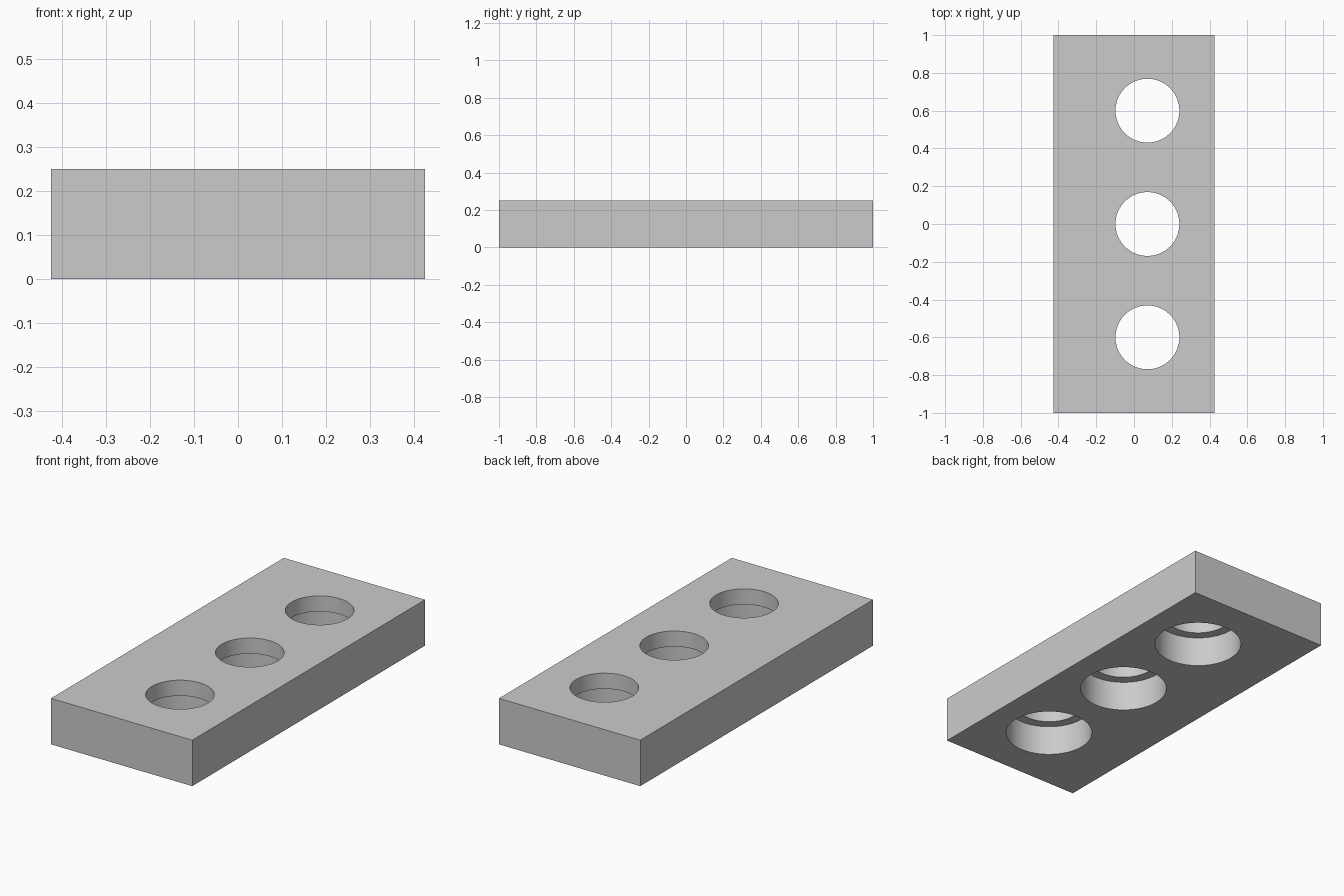
import bpy
import math

WIDTH, LENGTH, HEIGHT = 0.85, 2.0, 0.25
HOLE_X, PITCH = 0.071, 0.6
HOLE_R, BORE_R, BORE_DEPTH = 0.169, 0.222, 0.165

default = bpy.data.objects.get("Cube")
if default:
    bpy.data.objects.remove(default, do_unlink=True)

# Plain grey finish
grey = bpy.data.materials.new("light_grey")
grey.use_nodes = True
colour = (0.6, 0.6, 0.6, 1)
grey.diffuse_color = colour
grey.node_tree.nodes["Principled BSDF"].inputs["Base Color"].default_value = colour

# Rectangular plate
bpy.ops.mesh.primitive_cube_add(size=1, location=(0, 0, HEIGHT / 2))
plate = bpy.context.object
plate.name = "plate"
plate.scale = (WIDTH, LENGTH, HEIGHT)
bpy.ops.object.transform_apply(location=True, rotation=False, scale=True)
plate.data.materials.append(grey)


def cut_cylinder(name, radius, y, z_low, z_high):
    """Subtract an upright cylinder from the plate."""
    bpy.ops.mesh.primitive_cylinder_add(
        vertices=96, radius=radius, depth=z_high - z_low,
        location=(HOLE_X, y, (z_low + z_high) / 2))
    cutter = bpy.context.object
    cutter.name = name
    cutter.hide_render = True
    cutter.data.materials.append(grey)
    cut = plate.modifiers.new(name, "BOOLEAN")
    cut.operation = "DIFFERENCE"
    cut.solver = "EXACT"
    cut.object = cutter
    bpy.context.view_layer.objects.active = plate
    bpy.ops.object.modifier_apply(modifier=cut.name)
    bpy.data.objects.remove(cutter, do_unlink=True)


# Three through holes, each widened by a counterbore from below
for y in (-PITCH, 0, PITCH):
    cut_cylinder("through_hole", HOLE_R, y, -0.1, HEIGHT + 0.1)
    cut_cylinder("counterbore", BORE_R, y, -0.1, BORE_DEPTH)

# Smooth bores with crisp rims
bpy.ops.object.select_all(action="DESELECT")
plate.select_set(True)
bpy.context.view_layer.objects.active = plate
bpy.ops.object.shade_smooth_by_angle(angle=math.radians(30))
